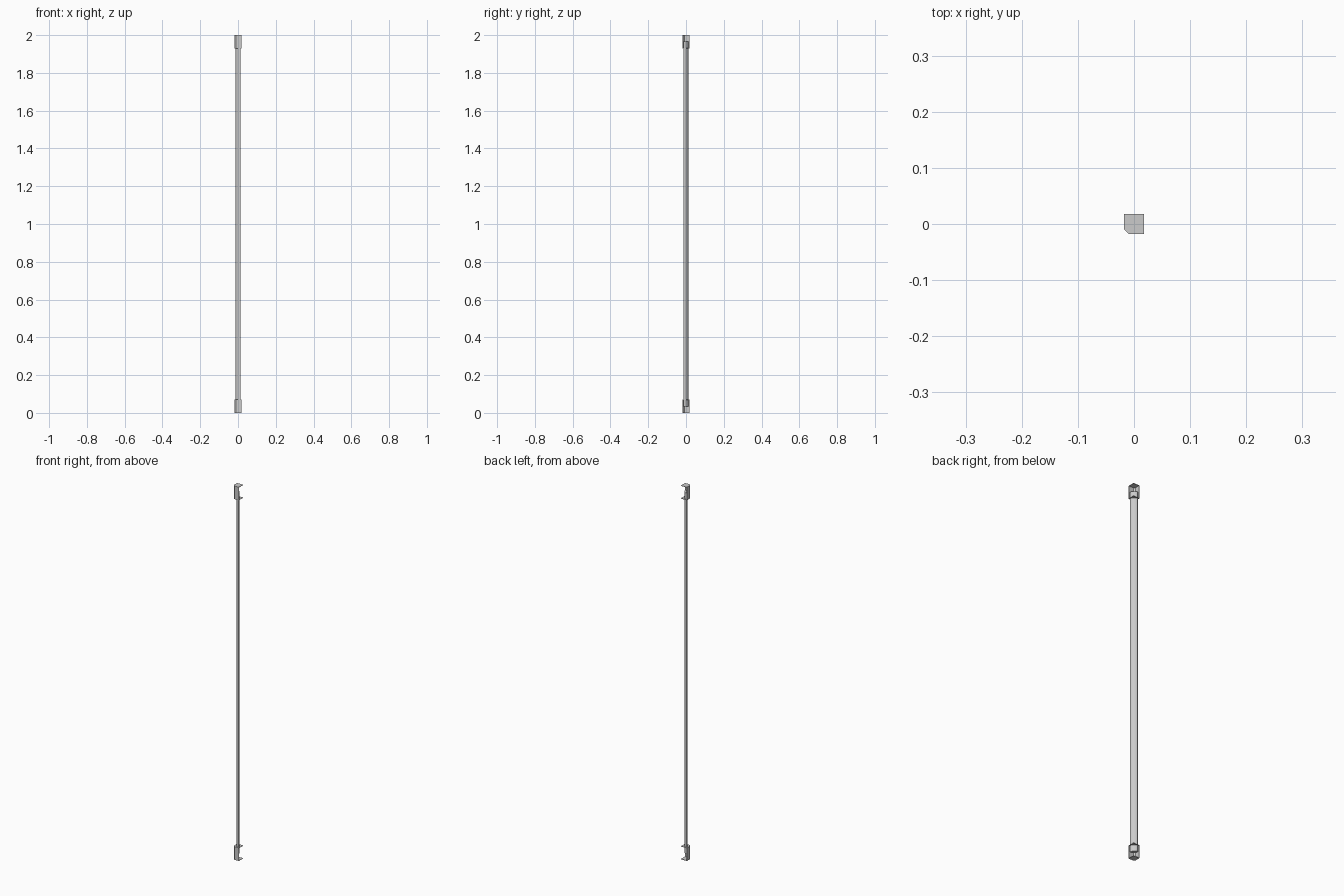
import bpy, bmesh, math

if "Cube" in bpy.data.objects:
    bpy.data.objects.remove(bpy.data.objects["Cube"])

S = 0.0177    # half width of the end brackets
C = 0.008     # corner chamfer
T = 0.002     # sheet thickness
H = 0.07      # bracket height


def prism(name, outline, z0, z1, smooth=False):
    bm = bmesh.new()
    lo = [bm.verts.new((x, y, z0)) for x, y in outline]
    hi = [bm.verts.new((x, y, z1)) for x, y in outline]
    n = len(outline)
    bm.faces.new(lo[::-1])
    bm.faces.new(hi)
    for i in range(n):
        j = (i + 1) % n
        bm.faces.new((lo[i], lo[j], hi[j], hi[i]))
    bmesh.ops.recalc_face_normals(bm, faces=bm.faces)
    me = bpy.data.meshes.new(name)
    bm.to_mesh(me)
    bm.free()
    ob = bpy.data.objects.new(name, me)
    bpy.context.collection.objects.link(ob)
    if smooth:
        bpy.ops.object.select_all(action='DESELECT')
        ob.select_set(True)
        bpy.context.view_layer.objects.active = ob
        bpy.ops.object.shade_smooth_by_angle(angle=math.radians(40))
    return ob


# flat oval rod, turned so its wide side faces the diagonal
A, B, N = 0.0177, 0.0076, 32
r = math.sqrt(0.5)
oval = []
for i in range(N):
    a = 2 * math.pi * i / N
    u, v = A * math.cos(a), B * math.sin(a)
    oval.append(((u + v) * r, (v - u) * r))
prism("rod", oval, 0.035, 1.965, smooth=True)

# bracket outlines: chamfered square plate and the two-sided wall
plate = [(-S, S), (-S, -S + C), (-S + C, -S), (S, -S), (S, S)]
k = C - T * (2 - math.sqrt(2))
I = S - T
wall = [(-S, S), (-S, -S + C), (-S + C, -S), (S, -S),
        (S, -I), (-I + k, -I), (-I, -I + k), (-I, S)]

# end brackets, open toward the back right, at both ends
for end in ("bottom", "top"):
    def span(a, b):
        return (a, b) if end == "bottom" else (2 - b, 2 - a)
    prism(end + "_bracket_wall", wall, *span(0, H))
    prism(end + "_bracket_end_plate", plate, *span(0, T))
    prism(end + "_bracket_inner_plate", plate, *span(H - T, H))
